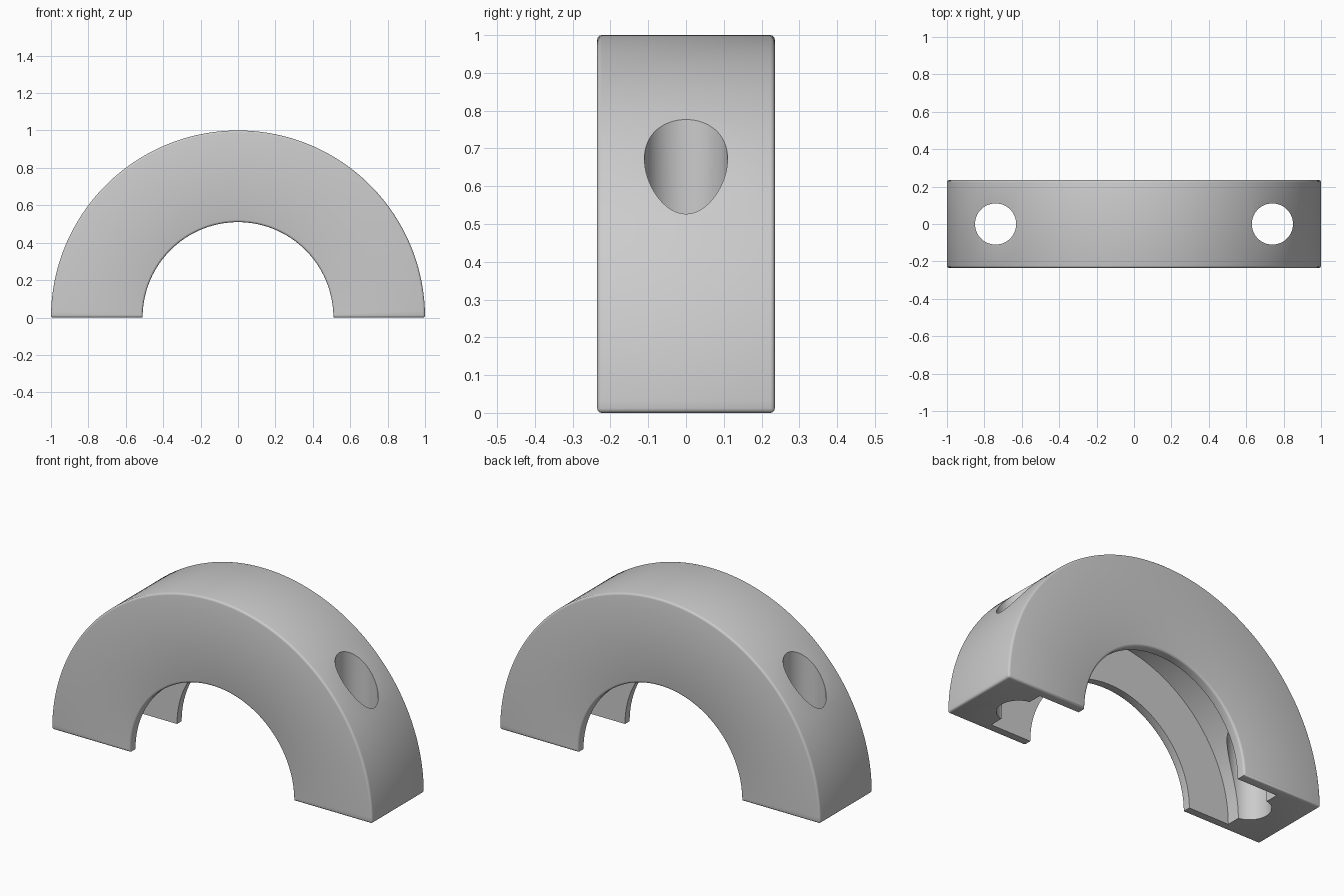
import bpy, bmesh
from math import pi, radians

cube = bpy.data.objects.get("Cube")
if cube:
    bpy.data.objects.remove(cube, do_unlink=True)

OUTER, INNER, GROOVE = 1.0, 0.51, 0.76   # radii
HALF, SLOT = 0.235, 0.185                # half widths of the body and the groove
HOLE_X, HOLE_R = 0.74, 0.11
SEGMENTS = 96

grey = bpy.data.materials.new("light_grey")
grey.use_nodes = True
colour = (0.6, 0.6, 0.6, 1)
grey.diffuse_color = colour
grey.node_tree.nodes["Principled BSDF"].inputs["Base Color"].default_value = colour

# C-shaped section swept through half a turn
section = [(OUTER, -HALF), (OUTER, HALF), (INNER, HALF), (INNER, SLOT),
           (GROOVE, SLOT), (GROOVE, -SLOT), (INNER, -SLOT), (INNER, -HALF)]
bm = bmesh.new()
start = bm.faces.new([bm.verts.new((r, y, 0)) for r, y in section])
copy = bmesh.ops.duplicate(bm, geom=[start] + start.edges[:] + start.verts[:])
ring = [e for e in copy["geom"] if isinstance(e, bmesh.types.BMEdge)]
cap = [f for f in copy["geom"] if isinstance(f, bmesh.types.BMFace)]
bmesh.ops.delete(bm, geom=cap, context="FACES_ONLY")
spun = bmesh.ops.spin(bm, geom=ring, cent=(0, 0, 0), axis=(0, -1, 0),
                      angle=pi, steps=SEGMENTS)
last = [e for e in spun["geom_last"] if isinstance(e, bmesh.types.BMEdge)]
bmesh.ops.contextual_create(bm, geom=last)
bmesh.ops.remove_doubles(bm, verts=bm.verts[:], dist=1e-5)
bmesh.ops.recalc_face_normals(bm, faces=bm.faces[:])

# Round off the rims of the two flat sides
rims = [e for e in bm.edges
        if all(abs(v.co.y) > HALF - 0.001 for v in e.verts)
        and e.calc_face_angle(0) > radians(30)]
bmesh.ops.bevel(bm, geom=rims, offset=0.012, segments=3, profile=0.5,
                affect="EDGES", clamp_overlap=True)
mesh = bpy.data.meshes.new("half_collar")
bm.to_mesh(mesh)
bm.free()
collar = bpy.data.objects.new("half_collar", mesh)
bpy.context.collection.objects.link(collar)
mesh.materials.append(grey)

# Vertical bolt holes
for side, name in ((1, "left"), (-1, "right")):
    bpy.ops.mesh.primitive_cylinder_add(vertices=64, radius=HOLE_R, depth=3,
                                        location=(side * HOLE_X, 0, 0.5))
    cutter = bpy.context.object
    cutter.name = name + "_hole_cutter"
    cutter.data.materials.append(grey)
    cutter.hide_render = True
    cutter.hide_set(True)
    cut = collar.modifiers.new(name + "_hole", "BOOLEAN")
    cut.operation = "DIFFERENCE"
    cut.solver = "EXACT"
    cut.object = cutter

# Apply the cuts, drop the cutters and smooth the curved faces
bpy.context.view_layer.objects.active = collar
collar.select_set(True)
for cut in list(collar.modifiers):
    cutter = cut.object
    bpy.ops.object.modifier_apply(modifier=cut.name)
    bpy.data.objects.remove(cutter, do_unlink=True)
bpy.ops.object.select_all(action="DESELECT")
collar.select_set(True)
bpy.ops.object.shade_smooth_by_angle(angle=radians(35))
